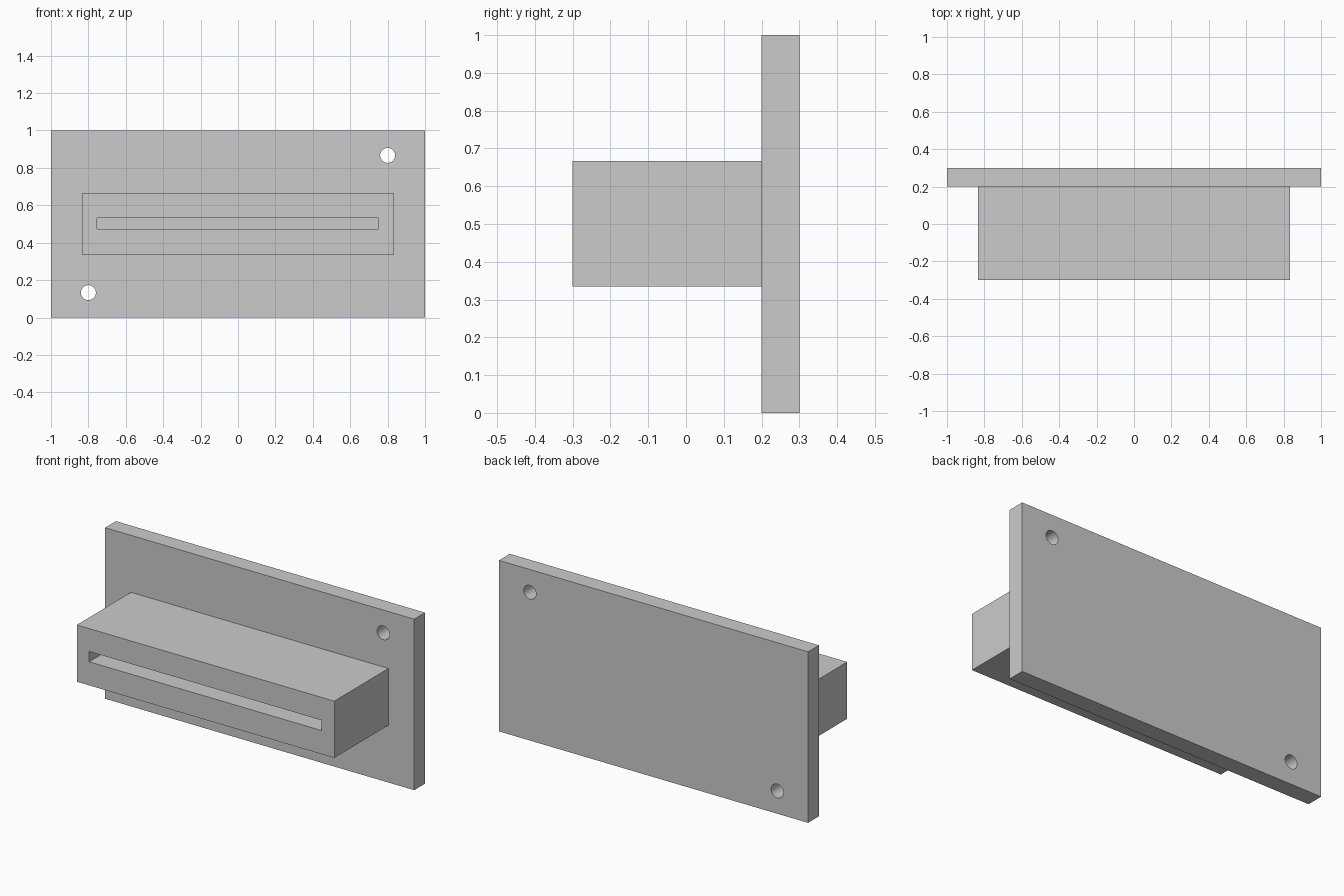
import bpy, math

if "Cube" in bpy.data.objects:
    bpy.data.objects.remove(bpy.data.objects["Cube"])


def box(name, x, y, z):
    """Box from (min, max) ranges on each axis."""
    spans = (x, y, z)
    bpy.ops.mesh.primitive_cube_add(size=1, location=[(a + b) / 2 for a, b in spans])
    obj = bpy.context.object
    obj.name = name
    obj.scale = [b - a for a, b in spans]
    bpy.ops.object.transform_apply(location=False, rotation=False, scale=True)
    return obj


def cut(target, cutter):
    """Subtract the cutter from the target, then discard it."""
    mod = target.modifiers.new("cut", 'BOOLEAN')
    mod.operation = 'DIFFERENCE'
    mod.solver = 'EXACT'
    mod.object = cutter
    bpy.context.view_layer.objects.active = target
    bpy.ops.object.modifier_apply(modifier=mod.name)
    bpy.data.objects.remove(cutter, do_unlink=True)


# Back plate with two diagonal screw holes
plate = box("mounting_plate", (-1, 1), (0.2, 0.3), (0, 1))
for s in (-1, 1):
    bpy.ops.mesh.primitive_cylinder_add(
        vertices=48, radius=0.04, depth=0.3,
        location=(0.8 * s, 0.25, 0.5 + 0.367 * s), rotation=(math.pi / 2, 0, 0))
    cut(plate, bpy.context.object)

# Connector block with a long blind slot in its front
block = box("connector_block", (-0.833, 0.833), (-0.3, 0.2), (0.335, 0.667))
cut(block, box("slot_cutter", (-0.753, 0.751), (-0.4, 0.1), (0.473, 0.533)))

# Smooth hole walls, crisp box edges
for obj in (plate, block):
    bpy.ops.object.select_all(action='DESELECT')
    obj.select_set(True)
    bpy.context.view_layer.objects.active = obj
    bpy.ops.object.shade_smooth_by_angle(angle=math.radians(30))
